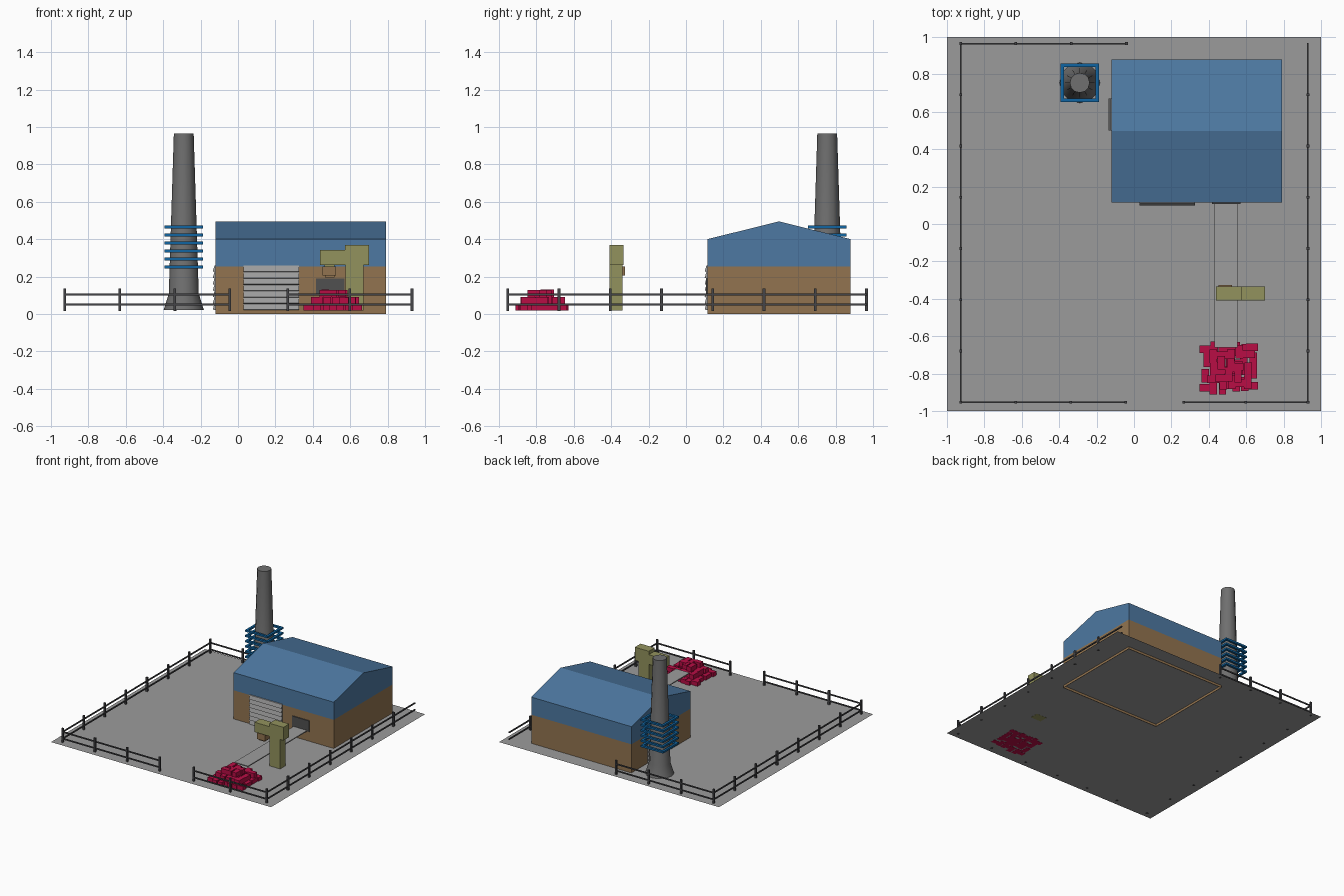
import bpy, bmesh, math, random
from mathutils import Vector

random.seed(4)
cube = bpy.data.objects.get("Cube")
if cube:
    bpy.data.objects.remove(cube, do_unlink=True)


def material(name, *rgb):
    m = bpy.data.materials.new(name)
    m.use_nodes = True
    color = (*rgb, 1)
    m.diffuse_color = color
    m.node_tree.nodes["Principled BSDF"].inputs["Base Color"].default_value = color
    return m


concrete = material("concrete grey", 0.33, 0.33, 0.33)
brown = material("wall brown", 0.29, 0.175, 0.08)
blue = material("cladding blue", 0.075, 0.19, 0.36)
stack_grey = material("chimney grey", 0.16, 0.16, 0.16)
fence_grey = material("fence dark grey", 0.06, 0.06, 0.065)
door_grey = material("shutter grey", 0.34, 0.34, 0.34)
dark = material("hatch dark grey", 0.08, 0.08, 0.08)
olive = material("machine olive", 0.29, 0.29, 0.11)
red = material("crate red", 0.48, 0.004, 0.06)
ring_blue = material("gantry blue", 0.005, 0.13, 0.36)
GROUND = 0.02


def finish(bm, name, *mats):
    bmesh.ops.recalc_face_normals(bm, faces=bm.faces)
    mesh = bpy.data.meshes.new(name)
    bm.to_mesh(mesh)
    bm.free()
    ob = bpy.data.objects.new(name, mesh)
    bpy.context.collection.objects.link(ob)
    for m in mats:
        mesh.materials.append(m)
    return ob


def add_box(bm, x0, x1, y0, y1, z0, z1):
    lo, hi = Vector((x0, y0, z0)), Vector((x1, y1, z1))
    for v in bmesh.ops.create_cube(bm, size=1)["verts"]:
        v.co = (lo + hi) / 2 + v.co * (hi - lo)


def box(name, mat, *bounds):
    bm = bmesh.new()
    add_box(bm, *bounds)
    return finish(bm, name, mat)


def extrude_profile(points, offset):
    bm = bmesh.new()
    face = bm.faces.new([bm.verts.new(p) for p in points])
    new = bmesh.ops.extrude_face_region(bm, geom=[face], use_keep_orig=True)["geom"]
    bmesh.ops.translate(bm, verts=[g for g in new if isinstance(g, bmesh.types.BMVert)], vec=offset)
    return bm


# Yard slab: a single open sheet
bm = bmesh.new()
bmesh.ops.create_grid(bm, x_segments=1, y_segments=1, size=1)
bmesh.ops.translate(bm, verts=bm.verts, vec=(0, 0, GROUND))
finish(bm, "yard", concrete)

# Factory hall: gabled shell, open below, brown base and blue upper cladding
bm = extrude_profile([(-0.12, y, z) for y, z in
                      ((0.115, 0), (0.88, 0), (0.88, 0.4), (0.497, 0.495), (0.115, 0.4))], (0.91, 0, 0))
bmesh.ops.bisect_plane(bm, geom=bm.verts[:] + bm.edges[:] + bm.faces[:],
                       plane_co=(0, 0, 0.255), plane_no=(0, 0, 1))
bottom = [f for f in bm.faces if f.calc_center_median().z < 0.001]
bmesh.ops.delete(bm, geom=bottom, context='FACES')
for f in bm.faces:
    f.material_index = int(f.calc_center_median().z > 0.255)
finish(bm, "factory_hall", brown, blue)


# Roller shutters with a sawtooth section of slats
def slat_profile(count, depth, z0, z1):
    step = (z1 - z0) / count
    pts = [(0, z0)]
    for i in range(count):
        z = z0 + i * step
        pts += [(depth, z + step * 0.1), (depth * 0.4, z + step)]
    return pts + [(0, z1 + 0.002)]


slats = slat_profile(7, 0.015, GROUND, 0.258)
finish(extrude_profile([(0.03, 0.115 - d, z) for d, z in slats], (0.295, 0, 0)), "front_shutter", door_grey)
finish(extrude_profile([(-0.12 - d, 0.5, z) for d, z in slats], (0, 0.17, 0)), "side_shutter", door_grey)

# Hatch and conveyor
box("conveyor_hatch", dark, 0.418, 0.57, 0.107, 0.116, 0.1, 0.19)
box("conveyor_belt", door_grey, 0.43, 0.553, -0.66, 0.115, 0.1, 0.108)

# Press machine over the belt
box("machine_post", olive, 0.575, 0.67, -0.41, -0.34, GROUND - 0.001, 0.27)
box("machine_head", olive, 0.573, 0.7, -0.41, -0.335, 0.262, 0.37)
box("machine_arm", olive, 0.438, 0.573, -0.41, -0.335, 0.262, 0.342)
box("machine_nozzle", brown, 0.452, 0.525, -0.4, -0.327, 0.205, 0.255)
box("machine_nozzle_neck", olive, 0.462, 0.515, -0.39, -0.345, 0.255, 0.263)
box("machine_nozzle_tip", brown, 0.465, 0.515, -0.39, -0.34, 0.195, 0.205)

# Chimney: flared foot and long taper
CX, CY = -0.29, 0.755
bm = bmesh.new()
loops = []
SIDES = 12
for z, r in ((GROUND, 0.108), (0.11, 0.08), (0.965, 0.053)):
    loops.append([bm.verts.new((CX + r * math.cos(a), CY + r * math.sin(a), z))
                  for a in (math.tau * i / SIDES for i in range(SIDES))])
for low, high in zip(loops, loops[1:]):
    for i in range(SIDES):
        j = (i + 1) % SIDES
        bm.faces.new((low[i], low[j], high[j], high[i]))
bm.faces.new(loops[-1])
chimney = finish(bm, "chimney", stack_grey)
bpy.context.view_layer.objects.active = chimney
chimney.select_set(True)
bpy.ops.object.shade_smooth_by_angle(angle=math.radians(35))

# Square gantry frames around the chimney
H, W = 0.102, 0.018
for i in range(6):
    z = 0.243 + i * 0.043
    bm = bmesh.new()
    for s in (-1, 1):
        edge = sorted((s * H, s * (H - W)))
        add_box(bm, CX - H, CX + H, CY + edge[0], CY + edge[1], z, z + 0.015)
        add_box(bm, CX + edge[0], CX + edge[1], CY - H + W, CY + H - W, z, z + 0.015)
    finish(bm, f"gantry_frame_{i + 1}", ring_blue)


# Fences: evenly spaced posts joined by two rails
def fence(name, start, end, spans, last_post=True):
    a, b = Vector(start), Vector(end)
    bm = bmesh.new()
    for i in range(spans + int(last_post)):
        p = a.lerp(b, i / spans)
        add_box(bm, p.x - 0.007, p.x + 0.007, p.y - 0.007, p.y + 0.007, GROUND - 0.003, 0.136)
    for z in (0.05, 0.105):
        add_box(bm, a.x - 0.004, b.x + 0.004, a.y - 0.004, b.y + 0.004, z - 0.005, z + 0.005)
    finish(bm, name, fence_grey)


L, R, F, B = -0.927, 0.93, -0.953, 0.965
fence("fence_front_right", (L, F), (-0.045, F), 3)
fence("fence_front_left", (0.265, F), (R, F), 2)
fence("fence_back", (L, B), (-0.04, B), 3)
fence("fence_right", (L, F), (L, B), 7)
fence("fence_left", (R, F), (R, B), 7, False)


# Crate pile: three shrinking, loosely stacked layers
def crate_layer(index, x0, x1, y0, y1, nx, ny, z0, z1):
    bm = bmesh.new()
    dx, dy = (x1 - x0) / nx, (y1 - y0) / ny
    for i in range(nx):
        for j in range(ny):
            x = x0 + (i + 0.5) * dx + random.uniform(-0.006, 0.006)
            y = y0 + (j + 0.5) * dy + random.uniform(-0.014, 0.014)
            hx, hy = (0.02, 0.037) if (i + j) % 3 else (0.032, 0.02)
            add_box(bm, x - hx, x + hx, y - hy, y + hy, z0, z1 - random.uniform(0, 0.003))
    finish(bm, f"crates_layer_{index}", red)


crate_layer(1, 0.365, 0.655, -0.895, -0.64, 7, 4, GROUND - 0.001, 0.054)
crate_layer(2, 0.40, 0.635, -0.88, -0.66, 5, 3, 0.054, 0.092)
crate_layer(3, 0.45, 0.575, -0.85, -0.72, 3, 2, 0.092, 0.13)
